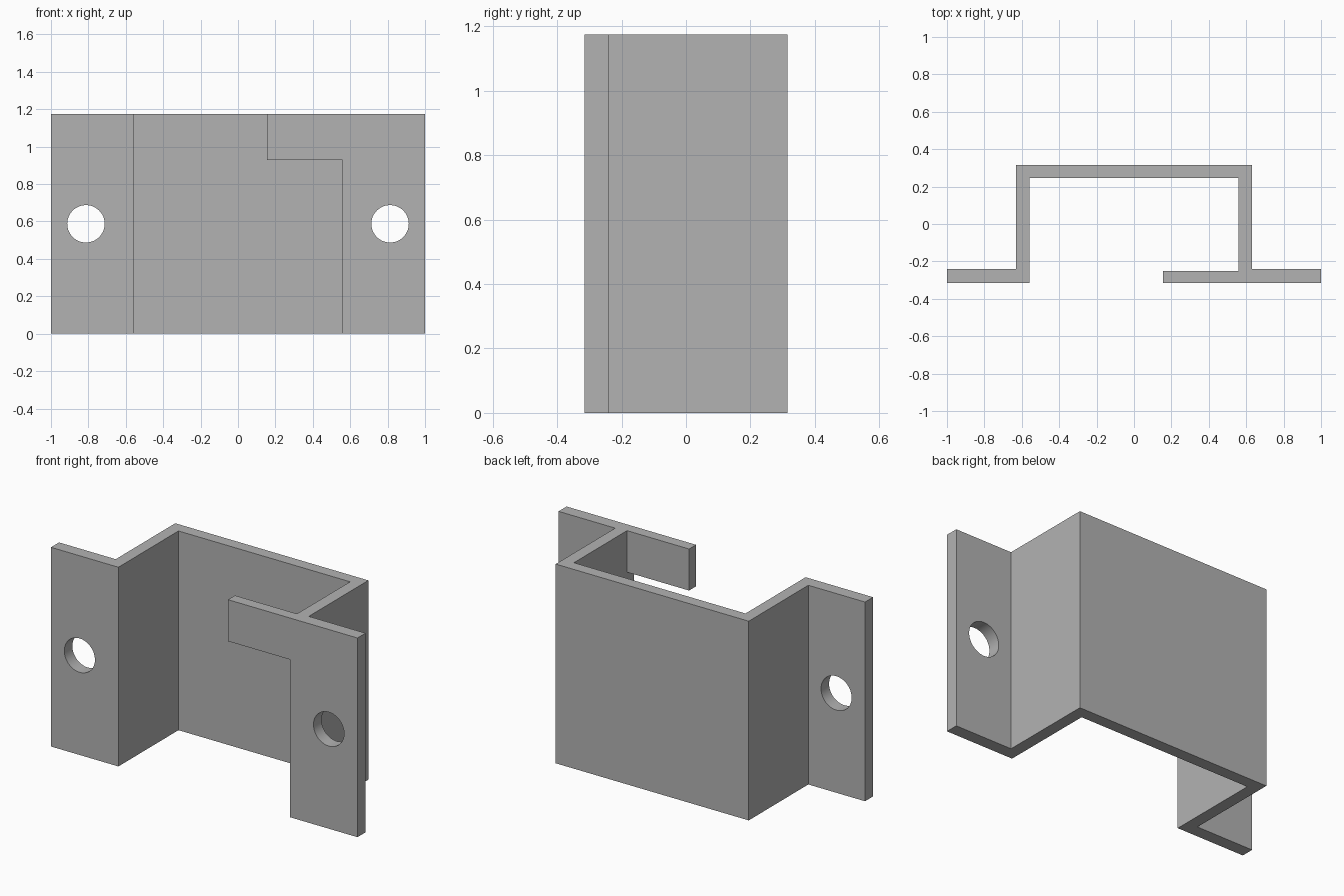
import bpy, bmesh, math

cube = bpy.data.objects.get("Cube")
if cube:
    bpy.data.objects.remove(cube, do_unlink=True)

HEIGHT = 1.175
FRONT, BACK = -0.315, 0.315
WALL = 0.07
INNER, OUTER = 0.56, 0.63
FLANGE_BACK = -0.24

grey = bpy.data.materials.new("plain_grey")
grey.use_nodes = True
colour = (0.45, 0.45, 0.45, 1)
grey.diffuse_color = colour
grey.node_tree.nodes["Principled BSDF"].inputs["Base Color"].default_value = colour


def extrude_outline(name, outline, bottom, top):
    """Upright prism from a plan outline."""
    bm = bmesh.new()
    face = bm.faces.new([bm.verts.new((x, y, bottom)) for x, y in outline])
    result = bmesh.ops.extrude_face_region(bm, geom=[face])
    verts = [g for g in result["geom"] if isinstance(g, bmesh.types.BMVert)]
    bmesh.ops.translate(bm, verts=verts, vec=(0, 0, top - bottom))
    bmesh.ops.recalc_face_normals(bm, faces=bm.faces)
    mesh = bpy.data.meshes.new(name)
    bm.to_mesh(mesh)
    bm.free()
    mesh.materials.append(grey)
    obj = bpy.data.objects.new(name, mesh)
    bpy.context.collection.objects.link(obj)
    return obj


def drill(target, x, z, radius):
    """Round hole through a flange, front to back."""
    bpy.ops.mesh.primitive_cylinder_add(vertices=48, radius=radius, depth=0.3,
                                        location=(x, (FRONT + FLANGE_BACK) / 2, z),
                                        rotation=(math.pi / 2, 0, 0))
    cutter = bpy.context.object
    cutter.name = "hole_cutter"
    cutter.hide_render = True
    cutter.data.materials.append(grey)
    bpy.context.view_layer.objects.active = target
    mod = target.modifiers.new("hole", "BOOLEAN")
    mod.operation = "DIFFERENCE"
    mod.solver = "EXACT"
    mod.object = cutter
    bpy.ops.object.modifier_apply(modifier=mod.name)
    bpy.data.objects.remove(cutter, do_unlink=True)


# Folded channel with a flange on each side
half = [(INNER, BACK - WALL), (INNER, FRONT), (1, FRONT),
        (1, FLANGE_BACK), (OUTER, FLANGE_BACK), (OUTER, BACK)]
mirrored = [(-x, y) for x, y in reversed(half)]
bracket = extrude_outline("bracket", half + mirrored, 0, HEIGHT)

# Mounting holes
for side in (-1, 1):
    drill(bracket, side * 0.813, HEIGHT / 2, 0.1)

# Short tab reaching across the open front at the top
tab = extrude_outline("top_tab", [(0.155, FRONT), (INNER, FRONT),
                                  (INNER, -0.25), (0.155, -0.25)], 0.93, HEIGHT)

# Smooth hole walls, crisp folds
bpy.ops.object.select_all(action="DESELECT")
bracket.select_set(True)
bpy.context.view_layer.objects.active = bracket
bpy.ops.object.shade_smooth_by_angle(angle=math.radians(30))
